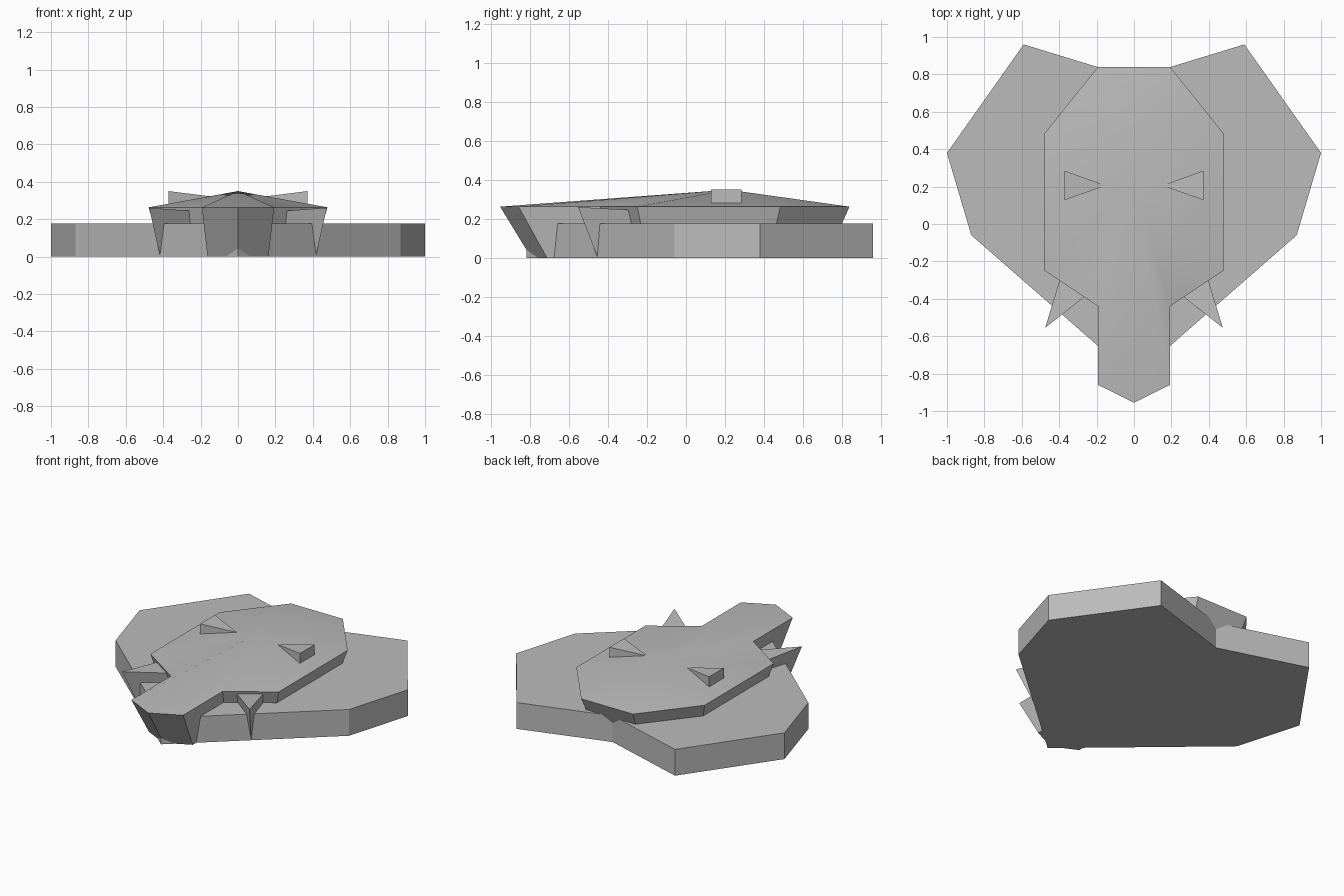
import bpy
import bmesh
from math import radians

cube = bpy.data.objects.get("Cube")
if cube:
    bpy.data.objects.remove(cube, do_unlink=True)

grey = bpy.data.materials.new("plain_grey")
grey.use_nodes = True
grey.diffuse_color = (0.5, 0.5, 0.5, 1)
grey.node_tree.nodes["Principled BSDF"].inputs["Base Color"].default_value = (0.5, 0.5, 0.5, 1)


def mirrored(half):
    """Close a half outline (back to front, x >= 0) across x = 0."""
    return half + [(-x, y) for x, y in reversed(half) if x > 0]


def loft(name, bottom, top, apex=None):
    """Solid between two matching loops; the top is flat or a fan to an apex."""
    bm = bmesh.new()
    low = [bm.verts.new(p) for p in bottom]
    high = [bm.verts.new(p) for p in top]
    tip = bm.verts.new(apex) if apex else None
    bm.faces.new(low)
    if not tip:
        bm.faces.new(high)
    for i in range(len(low)):
        j = (i + 1) % len(low)
        bm.faces.new((low[i], low[j], high[j], high[i]))
        if tip:
            bm.faces.new((high[i], high[j], tip))
    bmesh.ops.recalc_face_normals(bm, faces=bm.faces)
    mesh = bpy.data.meshes.new(name)
    bm.to_mesh(mesh)
    bm.free()
    mesh.materials.append(grey)
    obj = bpy.data.objects.new(name, mesh)
    bpy.context.collection.objects.link(obj)
    return obj


# Ear slab: one thick plate shaped as both ears, pointed at the front
ears = mirrored([(0, 0.78), (0.59, 0.96), (1.0, 0.38), (0.87, -0.06), (0, -0.82)])
loft("ear_slab", [(x, y, 0) for x, y in ears], [(x, y, 0.177) for x, y in ears])

# Head and trunk: walls tapering downward, shallow peaked top
rim = mirrored([(0.193, 0.84), (0.478, 0.485), (0.478, -0.25), (0.193, -0.44),
                (0.193, -0.86), (0, -0.955)])
taper, centre = 0.845, 0.08
foot = [(x * taper, centre + (y - centre) * taper, 0) for x, y in rim]
head = loft("head_and_trunk", foot, [(x, y, 0.263) for x, y in rim], (0, 0.22, 0.35))
bpy.ops.object.select_all(action="DESELECT")
bpy.context.view_layer.objects.active = head
head.select_set(True)
bpy.ops.object.shade_smooth_by_angle(angle=radians(30))

for side, word in ((1, "left"), (-1, "right")):
    # Tusk: slanted three-sided spike, running into the head
    tusk = [(0.475, -0.555, 0.261), (0.37, -0.21, 0.242), (0.17, -0.315, 0.238)]
    loft(word + "_tusk",
         [(side * (x - 0.058), y + 0.1, 0.004) for x, y, z in tusk],
         [(side * x, y, z) for x, y, z in tusk])

    # Eye: wedge rising outward from the head
    eye = [(0.15, 0.205, 0.322), (0.372, 0.285, 0.35), (0.372, 0.128, 0.35)]
    loft(word + "_eye",
         [(side * x, y, 0.27) for x, y, z in eye],
         [(side * x, y, z) for x, y, z in eye])
